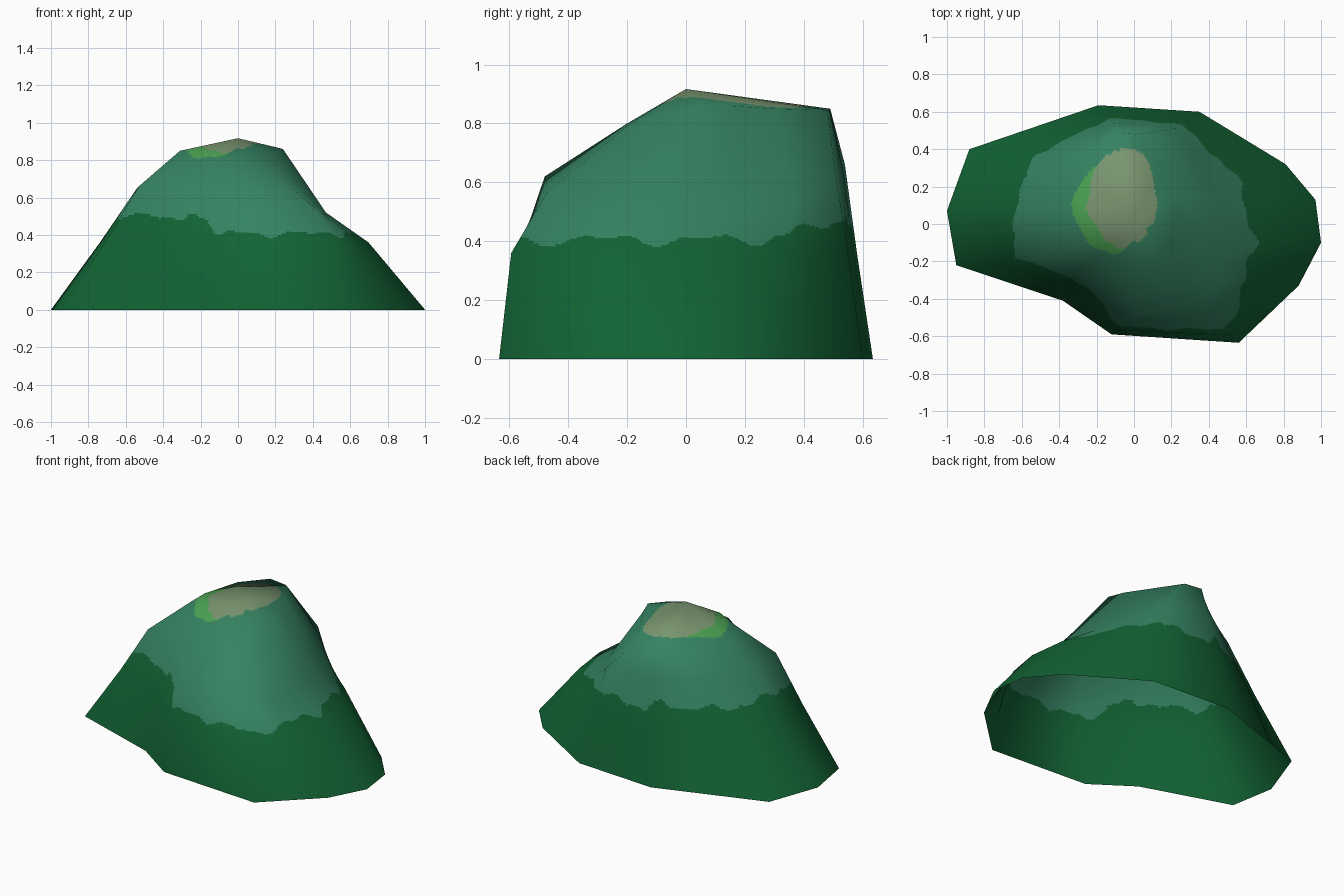
import bpy, bmesh, math
from mathutils import Vector

if "Cube" in bpy.data.objects:
    bpy.data.objects.remove(bpy.data.objects["Cube"])

# Twelve spokes, clockwise from the left: foot (x, y), shoulder (x, y, z),
# crest (x, y, z), and how far the z = 0.36 ring sits from foot to shoulder
SPOKES = [
    ((-1.00, 0.07), (-0.54, 0.08, 0.65), (-0.31, 0.10, 0.85), 0.57),
    ((-0.88, 0.40), (-0.42, 0.36, 0.66), (-0.24, 0.34, 0.85), 0.57),
    ((-0.19, 0.635), (-0.12, 0.54, 0.66), (-0.11, 0.49, 0.85), 0.57),
    ((0.35, 0.60), (0.22, 0.51, 0.62), (0.01, 0.48, 0.845), 0.55),
    ((0.81, 0.32), (0.34, 0.365, 0.52), (0.12, 0.30, 0.85), 0.60),
    ((0.97, 0.13), (0.44, 0.15, 0.51), (0.20, 0.15, 0.86), 0.57),
    ((1.00, -0.10), (0.47, -0.11, 0.52), (0.24, 0.05, 0.86), 0.57),
    ((0.88, -0.33), (0.46, -0.30, 0.51), (0.20, -0.09, 0.83), 0.52),
    ((0.56, -0.635), (0.38, -0.47, 0.57), (0.11, -0.19, 0.80), 0.25),
    ((-0.12, -0.59), (0.03, -0.48, 0.62), (0.00, -0.20, 0.80), 0.20),
    ((-0.38, -0.41), (-0.30, -0.25, 0.62), (-0.15, -0.14, 0.83), 0.45),
    ((-0.95, -0.22), (-0.53, -0.17, 0.66), (-0.31, -0.03, 0.85), 0.57),
]
APEX = Vector((0, 0, 0.917))
N = len(SPOKES)
CUTS = 24     # fine steps per coarse face, so the colour borders can wander

# Coarse rings from foot to apex
rings = [[], [], [], [], [APEX] * N]
for foot, shoulder, crest, t in SPOKES:
    f, s = Vector((*foot, 0)), Vector(shoulder)
    m = f.lerp(s, t)
    m.z = 0.36
    for ring, p in zip(rings, (f, m, s, Vector(crest))):
        ring.append(p)

# Smooth normals of the coarse hill
bm = bmesh.new()
cv = [[bm.verts.new(p) for p in r] for r in rings[:4]]
top = bm.verts.new(APEX)
cv.append([top] * N)
for j in range(N):
    k = (j + 1) % N
    for i in range(3):
        bm.faces.new((cv[i][j], cv[i + 1][j], cv[i + 1][k], cv[i][k]))
    bm.faces.new((cv[3][j], top, cv[3][k]))
bm.normal_update()
normals = [[v.normal.copy() for v in r] for r in cv]
bm.free()


def blend(grid, a, b):
    """Bilinear value on the coarse grid at fine row a, fine column b."""
    i = min(a // CUTS, 3)
    u = a / CUTS - i
    j, v = (b // CUTS) % N, (b % CUTS) / CUTS
    k = (j + 1) % N
    return grid[i][j].lerp(grid[i][k], v).lerp(
        grid[i + 1][j].lerp(grid[i + 1][k], v), u)


rows, cols = 4 * CUTS, N * CUTS
verts, norms, faces = [], [], []
for a in range(rows):
    for b in range(cols):
        verts.append(blend(rings, a, b))
        norms.append(blend(normals, a, b).normalized())
verts.append(APEX)
norms.append(normals[4][0])
for a in range(rows):
    for b in range(cols):
        c = (b + 1) % cols
        if a == rows - 1:
            faces.append((a * cols + b, len(verts) - 1, a * cols + c))
        else:
            faces.append((a * cols + b, (a + 1) * cols + b,
                          (a + 1) * cols + c, a * cols + c))

me = bpy.data.meshes.new("hill")
me.from_pydata(verts, [], faces)
hill = bpy.data.objects.new("hill", me)
bpy.context.collection.objects.link(hill)

for name, col in (("dark_green", (0.006, 0.125, 0.034)),
                  ("sea_green", (0.036, 0.225, 0.122)),
                  ("bright_green", (0.07, 0.36, 0.085)),
                  ("summit_tan", (0.19, 0.30, 0.16))):
    mat = bpy.data.materials.new(name)
    mat.diffuse_color = (*col, 1)
    mat.use_nodes = True
    mat.node_tree.nodes["Principled BSDF"].inputs["Base Color"].default_value = mat.diffuse_color
    me.materials.append(mat)


def step(x, lo, hi):
    t = max(0, min(1, (x - lo) / (hi - lo)))
    return t * t * (3 - 2 * t)


def zone(p):
    """Colour by height, with summit patches on top."""
    x, y, z = p
    ang = math.atan2(y, x)
    wob = 0.04 * math.sin(5 * ang) + 0.03 * math.sin(9 * ang + 1)
    if z > 0.72:
        if math.hypot((x + 0.06) / 0.185, (y - 0.14) / 0.26) < 1 + wob:
            return 3
        if math.hypot((x + 0.13) / 0.19, (y - 0.09) / 0.24) < 1 + wob:
            return 2
    border = 0.405 + 0.09 * step(-x, 0.08, 0.2) + 0.06 * step(y, 0.25, 0.5) * step(x, -0.3, 0)
    border += 0.014 * math.sin(11 * ang) + 0.009 * math.sin(23 * ang + 2)
    return 1 if z > border else 0


for poly in me.polygons:
    poly.use_smooth = True
    poly.material_index = zone(poly.center)
me.normals_split_custom_set_from_vertices([tuple(n) for n in norms])
